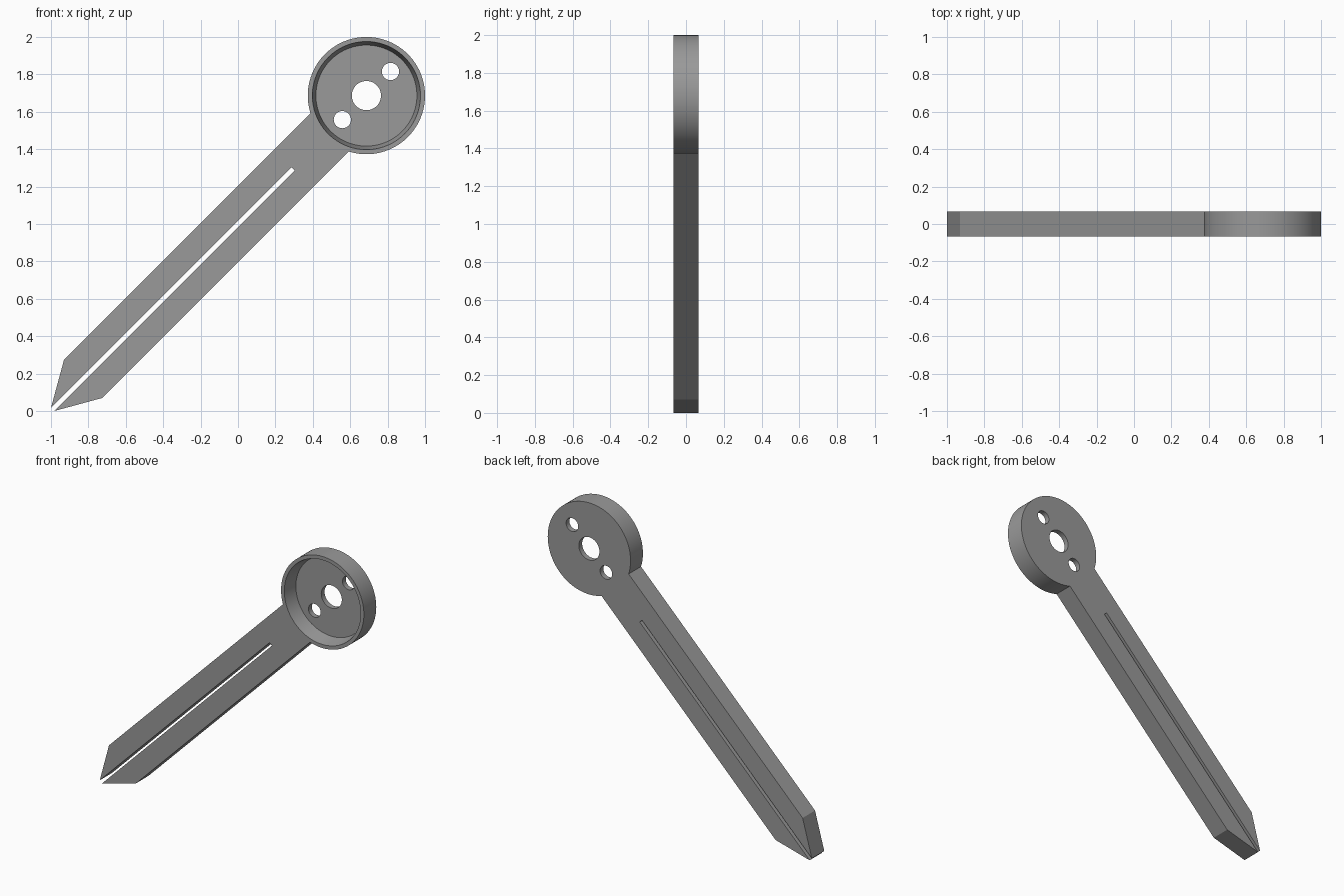
import bpy, bmesh, math
from mathutils import Matrix, Vector

if "Cube" in bpy.data.objects:
    bpy.data.objects.remove(bpy.data.objects["Cube"])

HALF = 0.067                      # half thickness
R = 0.3135                        # head radius
CENTRE = Vector((1 - R, 0, 2 - R))
ALONG = Vector((1, 0, 1)).normalized()
ACROSS = Vector((-1, 0, 1)).normalized()

grey = bpy.data.materials.new("mid grey")
grey.diffuse_color = (0.32, 0.32, 0.32, 1)
grey.use_nodes = True
grey.node_tree.nodes["Principled BSDF"].inputs["Base Color"].default_value = grey.diffuse_color


def make_object(name, bm):
    bmesh.ops.recalc_face_normals(bm, faces=bm.faces)
    mesh = bpy.data.meshes.new(name)
    bm.to_mesh(mesh)
    bm.free()
    mesh.materials.append(grey)
    obj = bpy.data.objects.new(name, mesh)
    bpy.context.collection.objects.link(obj)
    return obj


def disc(name, r_back, r_front, y_front, y_back, s=0.0, segments=96):
    """Round solid with its axis along y, shifted by s along the blade."""
    bm = bmesh.new()
    place = CENTRE + ALONG * s + Vector((0, (y_front + y_back) / 2, 0))
    bmesh.ops.create_cone(bm, cap_ends=True, segments=segments,
                          radius1=r_back, radius2=r_front, depth=y_back - y_front,
                          matrix=Matrix.Translation(place) @ Matrix.Rotation(math.pi / 2, 4, 'X'))
    return make_object(name, bm)


# Round head: shallow dish with a tapered wall and three through holes
head = disc("round_head", R, R, -HALF, HALF)
floor_y = -HALF + 0.098
slope = (0.289 - 0.27) / 0.098
cutters = [
    disc("dish_cutter", 0.27, 0.289 + slope * 0.02, -HALF - 0.02, floor_y),
    disc("centre_hole_cutter", 0.078, 0.078, -0.2, 0.2, 0, 64),
    disc("upper_hole_cutter", 0.046, 0.046, -0.2, 0.2, 0.182, 48),
    disc("lower_hole_cutter", 0.046, 0.046, -0.2, 0.2, -0.182, 48),
]
bpy.context.view_layer.objects.active = head
for cutter in cutters:
    mod = head.modifiers.new(cutter.name, 'BOOLEAN')
    mod.operation = 'DIFFERENCE'
    mod.solver = 'EXACT'
    mod.object = cutter
    bpy.ops.object.modifier_apply(modifier=mod.name)
    bpy.data.objects.remove(cutter)
head.select_set(True)
bpy.ops.object.shade_smooth_by_angle(angle=math.radians(30))

# Blade: pointed bar split by a slot that is open at the tip
WIDTH, SLOT = 0.145, 0.012
half = [(-0.554, SLOT), (-2.373, SLOT), (-2.141, WIDTH)]
arc = []
for i in range(13):               # end follows the head's rim
    v = WIDTH * (1 - i / 6)
    arc.append((-math.sqrt((R - 0.002) ** 2 - v * v), v))
outline = half + arc + [(s, -v) for s, v in reversed(half)]

bm = bmesh.new()
verts = [bm.verts.new(CENTRE + ALONG * s + ACROSS * v + Vector((0, -HALF, 0)))
         for s, v in outline]
face = bm.faces.new(verts)
ext = bmesh.ops.extrude_face_region(bm, geom=[face])
bmesh.ops.translate(bm, vec=(0, 2 * HALF, 0),
                    verts=[g for g in ext["geom"] if isinstance(g, bmesh.types.BMVert)])
make_object("slotted_blade", bm)
